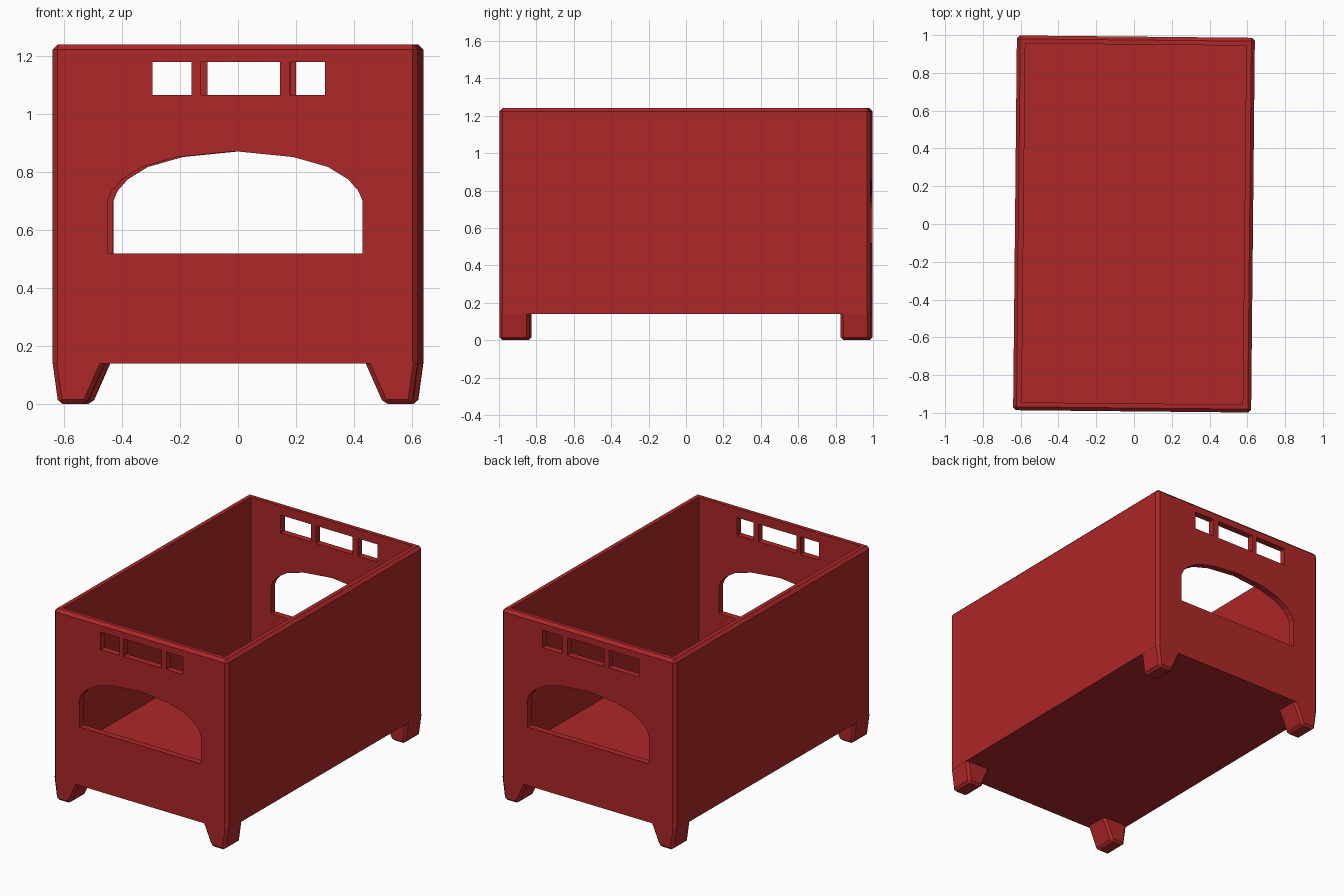
import bpy, bmesh

if "Cube" in bpy.data.objects:
    bpy.data.objects.remove(bpy.data.objects["Cube"])

HX, HY, ZB, ZT = 0.63, 0.992, 0.14, 1.24   # half width, half length, underside, rim
TURN = -0.01                               # the crate stands very slightly turned

red = bpy.data.materials.new("red_plastic")
red.diffuse_color = (0.42, 0.02, 0.021, 1)
red.use_nodes = True
red.node_tree.nodes["Principled BSDF"].inputs["Base Color"].default_value = red.diffuse_color


def prism(name, pts, y0, y1, bevel=0, flat_z=None):
    """Extrude an x-z outline along y; bevel every edge except those lying at flat_z."""
    bm = bmesh.new()
    a = [bm.verts.new((x, y0, z)) for x, z in pts]
    b = [bm.verts.new((x, y1, z)) for x, z in pts]
    bm.faces.new(a)
    bm.faces.new(b[::-1])
    n = len(pts)
    for i in range(n):
        j = (i + 1) % n
        bm.faces.new((a[i], b[i], b[j], a[j]))
    bmesh.ops.recalc_face_normals(bm, faces=bm.faces[:])
    if bevel:
        edges = [e for e in bm.edges
                 if not all(abs(v.co.z - flat_z) < 1e-5 for v in e.verts)]
        bmesh.ops.bevel(bm, geom=edges, offset=bevel, segments=1,
                        profile=0.5, affect='EDGES', clamp_overlap=True)
    me = bpy.data.meshes.new(name)
    bm.to_mesh(me)
    bm.free()
    me.materials.append(red)
    ob = bpy.data.objects.new(name, me)
    bpy.context.collection.objects.link(ob)
    return ob


def rect(x0, x1, z0, z1):
    return [(x0, z0), (x1, z0), (x1, z1), (x0, z1)]


def cut(target, pts, y0, y1):
    cutter = prism("cutter", pts, y0, y1)
    cutter.hide_render = True
    mod = target.modifiers.new("cut", 'BOOLEAN')
    mod.operation, mod.solver, mod.object = 'DIFFERENCE', 'EXACT', cutter
    bpy.context.view_layer.objects.active = target
    bpy.ops.object.modifier_apply(modifier=mod.name)
    bpy.data.objects.remove(cutter)


# Crate body with hollow interior
body = prism("crate_body", rect(-HX, HX, ZB, ZT), -HY, HY, 0.018, ZB)
cut(body, rect(-0.585, 0.585, 0.30, 1.5), -0.95, 0.95)

# Arched pick openings in both ends
half = [(0.44, 0.52), (0.44, 0.70), (0.425, 0.735), (0.39, 0.775),
        (0.32, 0.818), (0.20, 0.852)]
arch = half + [(0, 0.872)] + [(-x, z) for x, z in reversed(half)]

# Handle slots: each end has its own spacing
slots = {-1: [(-0.285, -0.15), (-0.12, 0.155), (0.19, 0.31)],
         1: [(-0.37, -0.15), (-0.115, 0.15), (0.19, 0.33)]}
for side in (-1, 1):
    y0, y1 = sorted((side * 0.9, side * 1.1))
    cut(body, arch, y0, y1)
    for x0, x1 in slots[side]:
        cut(body, rect(x0, x1, 1.065, 1.18), y0, y1)
body.rotation_euler.z = TURN

# Tapered corner feet
foot = [(HX, 0.145), (0.61, 0), (0.512, 0), (0.448, 0.145)]
for sy, end in ((-1, "front"), (1, "back")):
    for sx, hand in ((-1, "left"), (1, "right")):
        ob = prism(f"{end}_{hand}_foot", [(sx * x, z) for x, z in foot],
                   sy * HY, sy * 0.832, 0.015, 0.145)
        ob.rotation_euler.z = TURN
